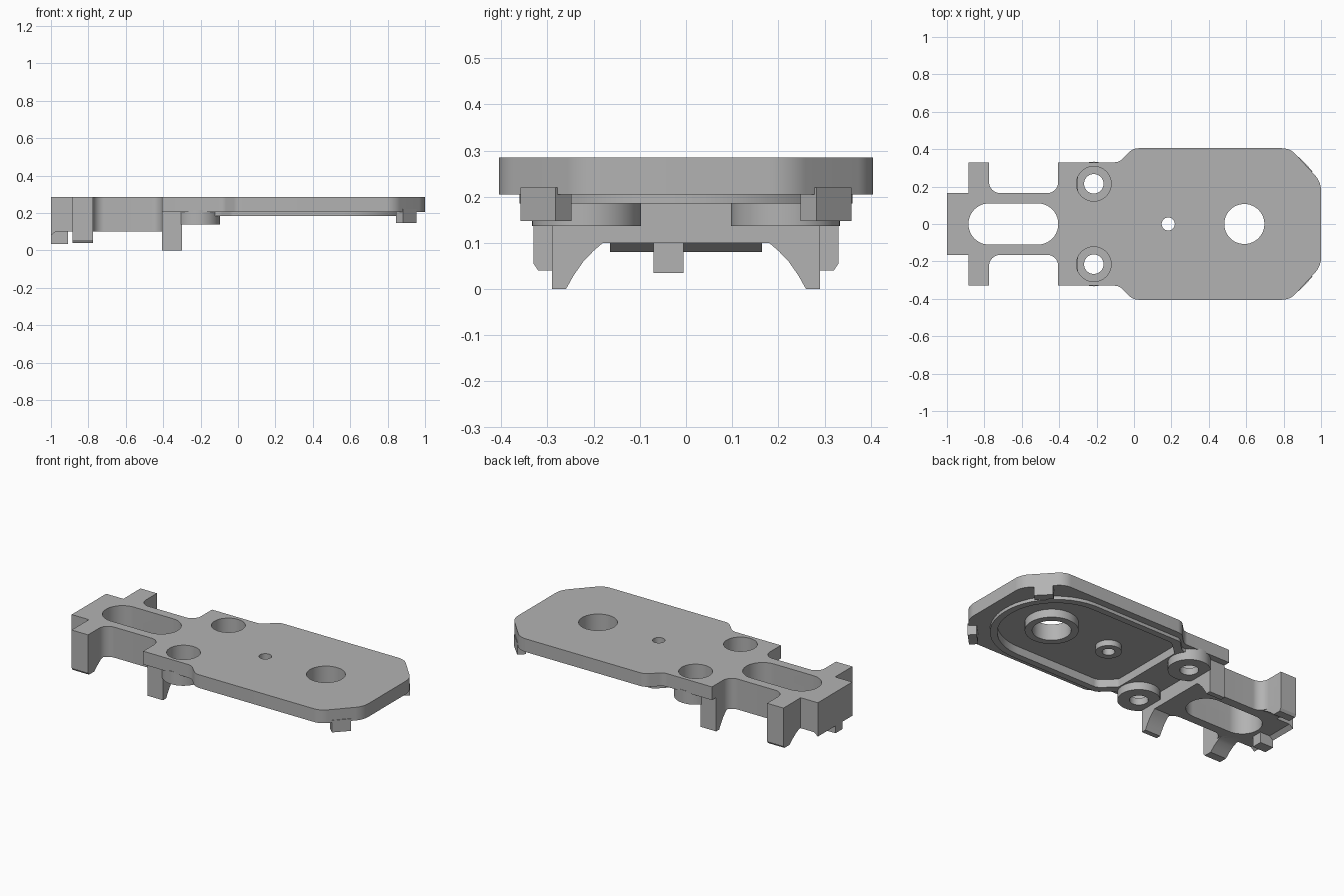
import bpy, bmesh, math
from mathutils import Vector, Matrix

cube = bpy.data.objects.get("Cube")
if cube:
    bpy.data.objects.remove(cube)

grey = bpy.data.materials.new("plain grey")
grey.use_nodes = True
grey.diffuse_color = (0.45, 0.45, 0.45, 1)
grey.node_tree.nodes["Principled BSDF"].inputs["Base Color"].default_value = grey.diffuse_color


def rounded(corners, steps=12):
    """Outline from (x, y, radius) corners, each with a true arc."""
    out = []
    for i, (x, y, r) in enumerate(corners):
        p = Vector((x, y))
        if not r:
            out.append(p)
            continue
        a = (Vector(corners[i - 1][:2]) - p).normalized()
        b = (Vector(corners[(i + 1) % len(corners)][:2]) - p).normalized()
        half = a.angle(b) / 2
        centre = p + (a + b).normalized() * r / math.sin(half)
        t1 = p + a * r / math.tan(half) - centre
        t2 = p + b * r / math.tan(half) - centre
        out += [centre + t1.lerp(t2, k / steps).normalized() * r for k in range(steps + 1)]
    return out


def mirrored(half):
    """Close a half outline by mirroring its second coordinate."""
    return list(half) + [(p[0], -p[1], *p[2:]) for p in reversed(half)]


def prism(name, outline, lo, hi, axis="z"):
    place = {"z": lambda u, v, w: (u, v, w),
             "x": lambda u, v, w: (w, u, v),
             "y": lambda u, v, w: (u, w, v)}[axis]
    bm = bmesh.new()
    face = bm.faces.new([bm.verts.new(place(p[0], p[1], lo)) for p in outline])
    up = bmesh.ops.extrude_face_region(bm, geom=[face])
    moved = [g for g in up["geom"] if isinstance(g, bmesh.types.BMVert)]
    bmesh.ops.translate(bm, verts=moved, vec=place(0, 0, hi - lo))
    bmesh.ops.recalc_face_normals(bm, faces=bm.faces)
    mesh = bpy.data.meshes.new(name)
    bm.to_mesh(mesh)
    bm.free()
    mesh.materials.append(grey)
    ob = bpy.data.objects.new(name, mesh)
    bpy.context.collection.objects.link(ob)
    return ob


def disc(name, x, y, r, lo, hi):
    ring = [(x + r * math.cos(k * math.tau / 48), y + r * math.sin(k * math.tau / 48)) for k in range(48)]
    return prism(name, ring, lo, hi)


def box(name, x0, x1, y0, y1, lo, hi):
    return prism(name, [(x0, y0), (x1, y0), (x1, y1), (x0, y1)], lo, hi)


# Cutters: slot, bores, counterbores and the underside pocket
TOP = 0.285
slot = prism("slot_cutter", rounded(mirrored([(-.405, .11, .109), (-.885, .11, .109)])), -.1, .4)
main_bore = disc("main_bore_cutter", .59, 0, .107, -.1, .4)
small_bore = disc("small_bore_cutter", .183, 0, .035, -.1, .4)
pocket = prism("pocket_cutter", rounded(mirrored(
    [(.88, .32, .315), (0, .32, .05), (-.09, .24, .03)])), .1, .235)
screw_cuts = []
for s in (1, -1):
    screw_cuts += [disc("counterbore_cutter", -.215, s * .215, .093, .18, .4),
                   disc("screw_hole_cutter", -.215, s * .215, .052, -.1, .4)]
cutters = [slot, main_bore, small_bore, pocket] + screw_cuts
jobs = []

# Deck plate with its narrow neck and cross arms
beam_half = [(-.405, .165, .06), (-.775, .165, .06), (-.775, .33, 0),
             (-.885, .33, 0), (-.885, .165, 0), (-1, .165, 0)]
deck = prism("deck_plate", rounded(mirrored(
    [(1, .225, .12), (.835, .405, .1), (-.005, .405, .07), (-.08, .33, .06), (-.405, .33, 0)]
    + beam_half)), .205, TOP)
jobs.append((deck, cutters))

# Deep beam under the neck
beam = prism("neck_beam", rounded(mirrored([(-.4, .29, 0), (-.405, .29, 0), (-.405, .165, .06),
             (-.775, .165, .06), (-.775, .29, 0), (-.885, .29, 0)] + beam_half[4:])), .1, .21)
jobs.append((beam, [slot]))

# Raised lip around the underside pocket
lip = prism("pocket_lip", rounded(mirrored(
    [(.92, .36, .355), (-.03, .36, .05), (-.1, .29, .05), (-.32, .29, 0)])), .185, .21)
jobs.append((lip, cutters))

# Screw bosses
for s, side in ((1, "left"), (-1, "right")):
    jobs.append((disc("screw_boss_" + side, -.215, s * .215, .118, .137, .215), screw_cuts))

# Collars around the two deck bores
jobs.append((disc("main_collar", .59, 0, .148, .185, .24), [main_bore]))
jobs.append((disc("small_collar", .183, 0, .072, .2, .24), [small_bore]))

# Arched legs: full-width wall and the cross arms
prism("arched_wall", mirrored([(.29, .21), (.29, 0), (.26, 0), (.243, .03), (.222, .06),
      (.2, .083), (.18, .1)])[:7] + [(-p[0], p[1]) for p in reversed(
      [(.29, .21), (.29, 0), (.26, 0), (.243, .03), (.222, .06), (.2, .083), (.18, .1)])],
      -.405, -.3, "x")
for s, side in ((1, "left"), (-1, "right")):
    prism("cross_arm_" + side, [(s * y, z) for y, z in (
        (.13, .28), (.33, .28), (.33, .055), (.32, .04), (.27, .04),
        (.24, .066), (.21, .087), (.18, .1), (.13, .1))], -.885, -.775, "x")

# End lip and locating nub
prism("end_lip", [(-1, .08), (-.975, .1), (-.975, .12), (-1, .12)], -.165, .165, "y")
box("locating_nub", -1, -.91, -.07, -.005, .035, .12)

# Tabs on the chamfered corners
for s, side in ((1, "left"), (-1, "right")):
    tab = box("corner_tab_" + side, -.053, .053, -.025, .025, .147, .22)
    tab.data.transform(Matrix.Translation((.9, s * .303, 0)) @ Matrix.Rotation(-s * math.radians(46), 4, "Z"))

# Apply the cuts and remove the cutters
for ob, tools in jobs:
    for tool in tools:
        mod = ob.modifiers.new("cut", "BOOLEAN")
        mod.operation, mod.solver, mod.object = "DIFFERENCE", "EXACT", tool
bpy.context.view_layer.update()
graph = bpy.context.evaluated_depsgraph_get()
for ob, mesh in [(o, bpy.data.meshes.new_from_object(o.evaluated_get(graph))) for o, _ in jobs]:
    ob.modifiers.clear()
    ob.data = mesh
for tool in cutters:
    bpy.data.objects.remove(tool)

# Smooth the round walls, keep the edges crisp
bpy.ops.object.select_all(action="DESELECT")
for ob in bpy.context.collection.objects:
    if ob.type == "MESH":
        ob.select_set(True)
        bpy.context.view_layer.objects.active = ob
bpy.ops.object.shade_smooth_by_angle(angle=math.radians(30))
